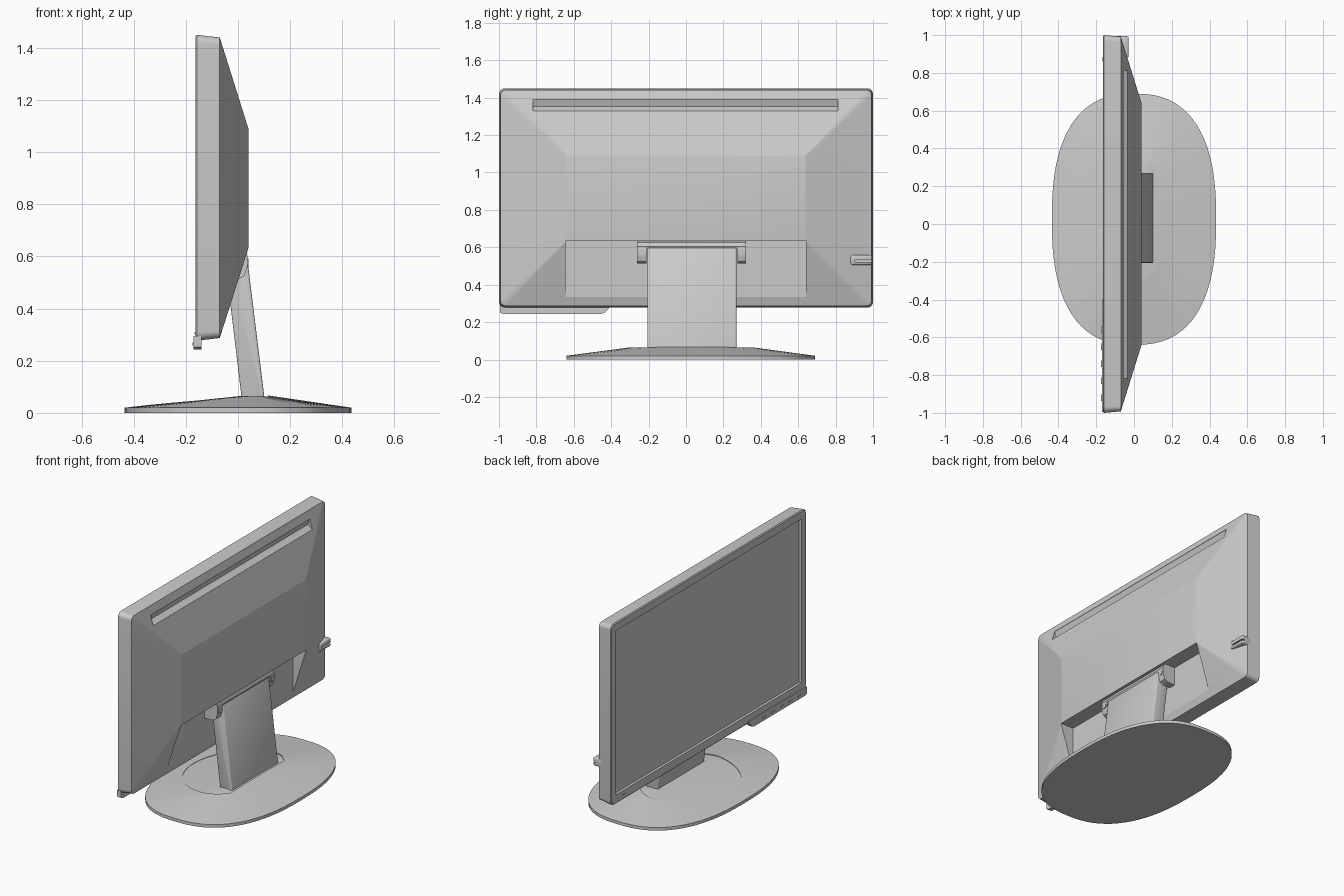
import bpy
import bmesh
from math import cos, sin, pi, radians
from mathutils import Vector

if "Cube" in bpy.data.objects:
    bpy.data.objects.remove(bpy.data.objects["Cube"], do_unlink=True)

grey = bpy.data.materials.new("plain grey")
grey.use_nodes = True
grey.diffuse_color = (0.6, 0.6, 0.6, 1)
grey.node_tree.nodes["Principled BSDF"].inputs["Base Color"].default_value = (0.6, 0.6, 0.6, 1)


def loft(name, rings):
    """Skin a solid through rings that share one point count."""
    bm = bmesh.new()
    loops = [[bm.verts.new(p) for p in ring] for ring in rings]
    count = len(loops[0])
    for a, b in zip(loops, loops[1:]):
        for i in range(count):
            j = (i + 1) % count
            bm.faces.new((a[i], a[j], b[j], b[i]))
    bm.faces.new(loops[0])
    bm.faces.new(loops[-1])
    bmesh.ops.recalc_face_normals(bm, faces=bm.faces)
    mesh = bpy.data.meshes.new(name)
    bm.to_mesh(mesh)
    bm.free()
    mesh.materials.append(grey)
    obj = bpy.data.objects.new(name, mesh)
    bpy.context.collection.objects.link(obj)
    return obj


def extrude(name, profile, axis, lo, hi):
    """Extrude a 2D profile along an axis (remaining axes in x, y, z order)."""
    def place(p, d):
        v = list(p)
        v.insert("xyz".index(axis), d)
        return Vector(v)
    return loft(name, [[place(p, d) for p in profile] for d in (lo, hi)])


def box(name, x, y, z):
    return extrude(name, [(x[0], y[0]), (x[1], y[0]), (x[1], y[1]), (x[0], y[1])], "z", *z)


def activate(obj):
    bpy.ops.object.select_all(action="DESELECT")
    obj.select_set(True)
    bpy.context.view_layer.objects.active = obj


def apply(obj, mod):
    activate(obj)
    bpy.ops.object.modifier_apply(modifier=mod.name)


def boolean(obj, cutter, operation="DIFFERENCE", keep=False):
    mod = obj.modifiers.new("cut", "BOOLEAN")
    mod.operation = operation
    mod.solver = "EXACT"
    mod.object = cutter
    apply(obj, mod)
    if not keep:
        bpy.data.objects.remove(cutter, do_unlink=True)


def bevel(obj, width, segments=3):
    mod = obj.modifiers.new("bevel", "BEVEL")
    mod.width = width
    mod.segments = segments
    mod.limit_method = "ANGLE"
    mod.angle_limit = radians(40)
    apply(obj, mod)


def smooth(obj, degrees):
    activate(obj)
    bpy.ops.object.shade_smooth_by_angle(angle=radians(degrees))


def rounded_rect(x, half_y, z0, z1, r, steps=8):
    """Rounded rectangle in a plane of constant x."""
    corners = [(half_y, z1), (-half_y, z1), (-half_y, z0), (half_y, z0)]
    points = []
    for k, (y, z) in enumerate(corners):
        cy = y - r if y > 0 else y + r
        cz = z - r if z == z1 else z + r
        for i in range(steps + 1):
            t = pi / 2 * (k + i / steps)
            points.append((x, cy + r * cos(t), cz + r * sin(t)))
    return points


def oval(cx, cy, a, b, z, power=2.5, count=72):
    """Slightly squared oval in a plane of constant z."""
    def bend(v):
        return (1 if v >= 0 else -1) * abs(v) ** (2 / power)
    return [(cx + a * bend(cos(2 * pi * i / count)),
             cy + b * bend(sin(2 * pi * i / count)), z) for i in range(count)]


# Display housing: upright edge band and a sloping back with a flat centre
housing = loft("display_housing", [
    rounded_rect(-0.163, 0.994, 0.283, 1.444, 0.026),
    rounded_rect(-0.158, 1.0, 0.277, 1.45, 0.032),
    rounded_rect(-0.07, 0.992, 0.287, 1.44, 0.028),
    rounded_rect(0.04, 0.64, 0.632, 1.09, 0.003)])

# Sunken screen, stand pocket and vent groove
boolean(housing, box("screen_cutter", (-0.3, -0.146), (-0.947, 0.947), (0.335, 1.397)))
boolean(housing, box("pocket_cutter", (-0.055, 0.2), (-0.643, 0.641), (0.2, 0.633)))
boolean(housing, extrude("vent_cutter", [
    (0.0, 1.31), (-0.039, 1.33), (-0.068, 1.352), (-0.056, 1.39), (0.0, 1.42)],
    "y", -0.818, 0.812))
smooth(housing, 14)

# Control strip hanging below one front corner, with its buttons
strip = extrude("control_strip", [
    (-0.995, 0.295), (-0.4, 0.295), (-0.405, 0.28), (-0.435, 0.25), (-0.455, 0.244),
    (-0.98, 0.244), (-0.995, 0.252)], "x", -0.17, -0.14)
smooth(strip, 14)
for i in range(5):
    y = -0.92 + i * 0.09
    box("control_button", (-0.174, -0.168), (y - 0.018, y + 0.018), (0.258, 0.27))
box("power_light", (-0.166, -0.16), (0.86, 0.885), (0.3, 0.31))

# Cable hook on the back near the side edge
hook = box("cable_hook", (-0.1, -0.028), (0.88, 0.994), (0.506, 0.56))
bevel(hook, 0.01)
boolean(hook, box("hook_cutter", (-0.045, 0.0), (0.9, 1.1), (0.522, 0.532)))
smooth(hook, 30)

# Leaning stand neck
neck = extrude("stand_neck", [
    (0.016, 0.04), (0.104, 0.04), (0.1, 0.07), (0.036, 0.59), (0.02, 0.612),
    (-0.05, 0.612), (-0.05, 0.59)], "y", -0.207, 0.27)
bevel(neck, 0.008)
smooth(neck, 30)

# Hinge bar with an ear and a screw at each end
hinge = extrude("hinge_bar", [
    (-0.056, 0.59), (0.03, 0.59), (0.036, 0.605), (0.03, 0.625), (0.015, 0.634),
    (-0.056, 0.634)], "y", -0.262, 0.32)
smooth(hinge, 30)
ear_profile = [(-0.056, 0.632), (0.01, 0.632), (0.028, 0.622), (0.036, 0.6),
               (0.036, 0.56), (0.024, 0.525), (0.0, 0.512), (-0.056, 0.512)]
for y0, y1 in ((-0.262, -0.212), (0.275, 0.32)):
    ear = extrude("hinge_ear", ear_profile, "y", y0, y1)
    smooth(ear, 35)
    mid = (y0 + y1) / 2
    disc = [(mid + 0.017 * cos(pi * i / 10), 0.575 + 0.017 * sin(pi * i / 10))
            for i in range(20)]
    smooth(extrude("hinge_screw", disc, "x", 0.02, 0.04), 30)

# Oval foot with a low sloping top
def make_foot(name, height):
    return loft(name, [
        oval(0, 0.025, 0.435, 0.665, 0),
        oval(0, 0.025, 0.435, 0.665, 0.02 * height),
        oval(0.05, 0.03, 0.045, 0.29, 0.07 * height)])


foot = make_foot("stand_foot", 1)
inlay = make_foot("foot_inlay", 0.92)

# Shallow rounded inlay around the neck, narrowing towards the back
outline = [(-0.34 * sin(pi * i / 32), 0.03 + 0.35 * cos(pi * i / 32)) for i in range(33)]
outline += [(0.06, -0.3), (0.115, -0.25), (0.115, 0.31), (0.06, 0.36)]
cutter = extrude("inlay_cutter", outline, "z", 0.01, 0.2)
boolean(inlay, cutter, "INTERSECT", keep=True)
boolean(foot, cutter)
smooth(foot, 10)
smooth(inlay, 10)
